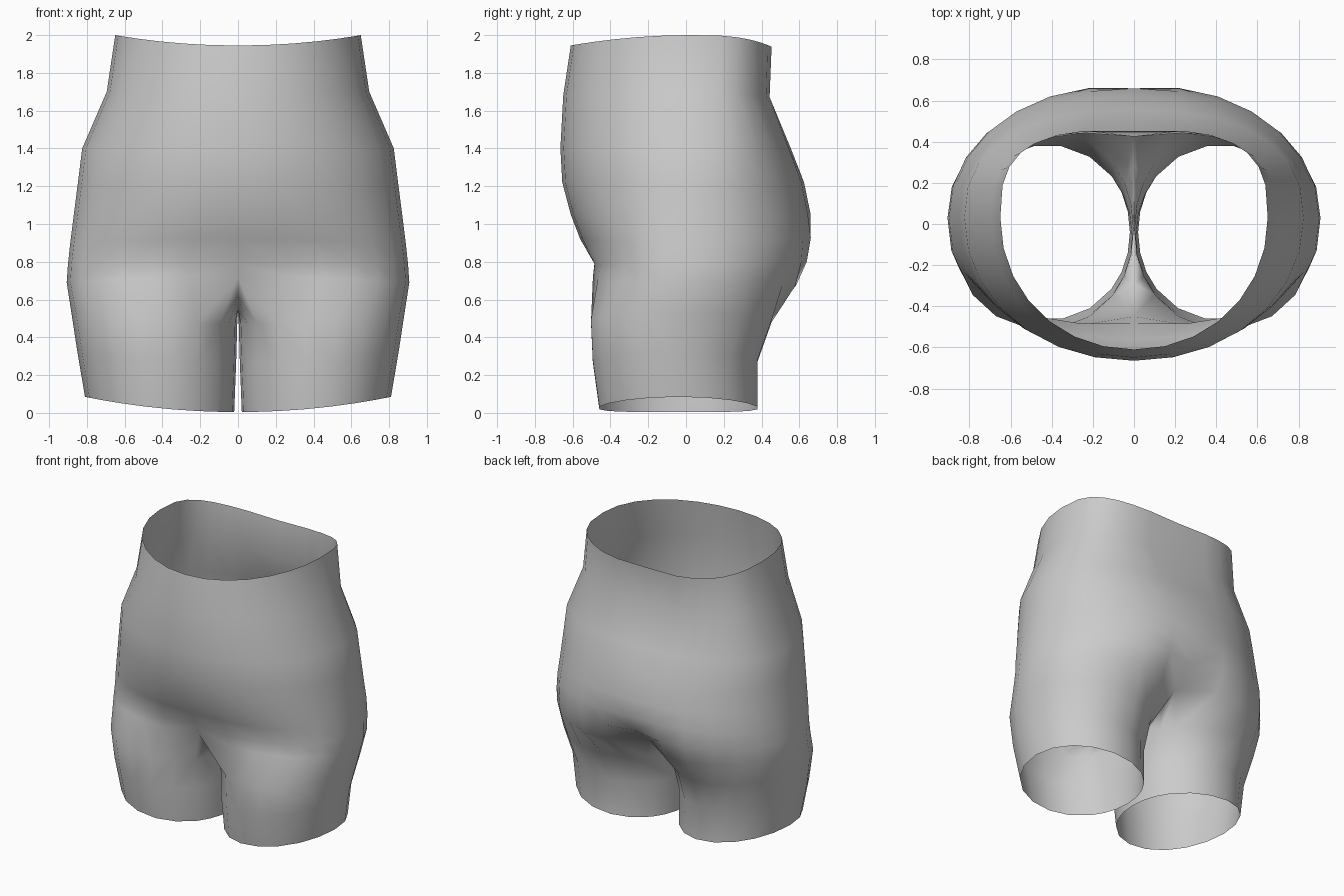
import bpy, bmesh
from math import sin, cos, radians, copysign

if "Cube" in bpy.data.objects:
    bpy.data.objects.remove(bpy.data.objects["Cube"])

N, M = 15, 5      # points over the outer half ring, points along the crotch line


def power(v, n):
    return copysign(abs(v) ** (2 / n), v)


def trunk_ring(zf, zs, zb, w, yf, yb, nf, nb, df, db):
    """Half ring from front centre over the side to back centre; df/db dent the centre line."""
    pts = []
    for i in range(N):
        t = radians(-90 + 180 * i / (N - 1))
        front = t < 0
        n = nf if front else nb
        x = w * power(cos(t), n) if 0 < i < N - 1 else 0
        y = 0.03 + (abs(yf - 0.03) if front else yb - 0.03) * power(sin(t), n)
        k = max(0, 1 - abs(x) / 0.36) ** 1.7
        y += df * k if front else -db * k
        z = zs + ((zf if front else zb) - zs) * sin(t) ** 2
        pts.append((x, y, z))
    return pts


def leg_ring(z0, rise, xin, xout, yf, yb, n):
    """Closed ring round one thigh, starting at its inner front corner."""
    cx, rx, cy, ry = (xin + xout) / 2, (xout - xin) / 2, (yf + yb) / 2, (yb - yf) / 2
    angles = [-140 + 280 * i / (N - 1) for i in range(N)]
    angles += [140 + 80 * j / (M + 1) for j in range(1, M + 1)]
    pts = []
    for a in angles:
        x = cx + rx * power(cos(radians(a)), n)
        y = cy + ry * power(sin(radians(a)), n)
        pts.append((x, y, z0 + rise * ((x - xin) / (xout - xin)) ** 2))
    return pts


bm = bmesh.new()


def add(pts):
    return [bm.verts.new(p) for p in pts]


def bridge(a, b, closed):
    n = len(a)
    for i in range(n if closed else n - 1):
        j = (i + 1) % n
        bm.faces.new((a[i], a[j], b[j], b[i]))


# Waist, hips and seat: z front, side, back, half width, y front, y back,
# squareness front and back, centre dents front and back
trunk = [
    (1.945, 2.00, 1.935, 0.65, -0.61, 0.462, 2.05, 3.0, 0, 0.01),
    (1.68, 1.70, 1.67, 0.695, -0.65, 0.455, 2.05, 2.8, 0, 0.03),
    (1.40, 1.40, 1.40, 0.825, -0.665, 0.555, 2.05, 2.4, 0, 0),
    (1.22, 1.20, 1.22, 0.85, -0.655, 0.625, 2.05, 2.2, 0, 0),
    (1.05, 1.02, 1.05, 0.873, -0.61, 0.66, 2.12, 2.15, 0, 0),
    (0.92, 0.90, 0.93, 0.888, -0.56, 0.68, 2.25, 2.15, 0, 0.02),
    (0.79, 0.79, 0.80, 0.90, -0.495, 0.67, 2.45, 2.15, 0.01, 0.08),
    (0.72, 0.69, 0.67, 0.907, -0.51, 0.635, 2.45, 2.15, 0.06, 0.21),
]
rings = [add(trunk_ring(*r)) for r in trunk]
for a, b in zip(rings, rings[1:]):
    bridge(a, b, False)

# Crotch line closes the last half ring into the top of the thigh
crotch = add([(0, 0.29, 0.595), (0, 0.15, 0.55), (0, 0.0, 0.53),
              (0, -0.14, 0.55), (0, -0.29, 0.62)])
prev = rings[-1] + crotch

# Thigh, open at the hem
for r in [(0.47, 0.06, 0.004, 0.882, -0.51, 0.46, 2.12),
          (0.26, 0.06, 0.010, 0.85, -0.50, 0.385, 2.05),
          (0.005, 0.08, 0.020, 0.81, -0.465, 0.385, 2.05)]:
    ring = add(leg_ring(*r))
    bridge(prev, ring, True)
    prev = ring

bmesh.ops.recalc_face_normals(bm, faces=bm.faces[:])
if sum(f.normal.x * f.calc_center_median().x for f in bm.faces) < 0:
    bmesh.ops.reverse_faces(bm, faces=bm.faces[:])
mesh = bpy.data.meshes.new("shorts")
bm.to_mesh(mesh)
bm.free()
for p in mesh.polygons:
    p.use_smooth = True
shorts = bpy.data.objects.new("shorts", mesh)
bpy.context.collection.objects.link(shorts)

# Mirror to the other side
mir = shorts.modifiers.new("mirror", 'MIRROR')
mir.use_axis[0] = True
mir.use_mirror_merge = True
mir.merge_threshold = 0.001
